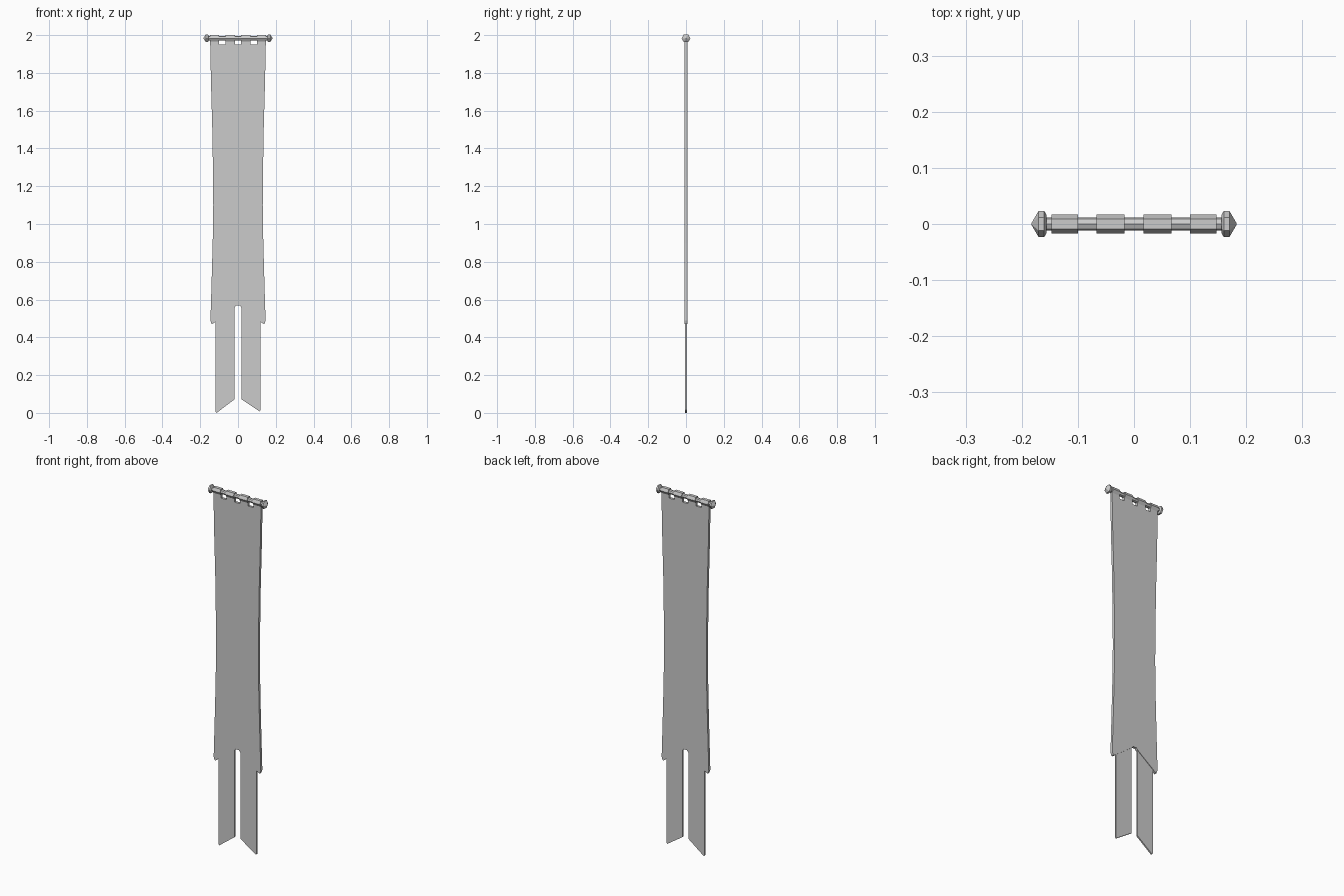
import bpy, bmesh, math
from mathutils import Vector

if "Cube" in bpy.data.objects:
    bpy.data.objects.remove(bpy.data.objects["Cube"])

ROD_Z = 1.983


def make_object(name, bm):
    bmesh.ops.recalc_face_normals(bm, faces=bm.faces[:])
    me = bpy.data.meshes.new(name)
    bm.to_mesh(me)
    bm.free()
    ob = bpy.data.objects.new(name, me)
    bpy.context.collection.objects.link(ob)
    return ob


def prism(name, pts, direction):
    """Extrude a closed outline of 3D points along a direction."""
    bm = bmesh.new()
    face = bm.faces.new([bm.verts.new(p) for p in pts])
    ext = bmesh.ops.extrude_face_region(bm, geom=[face], use_keep_orig=True)
    moved = [g for g in ext["geom"] if isinstance(g, bmesh.types.BMVert)]
    bmesh.ops.translate(bm, verts=moved, vec=Vector(direction))
    return make_object(name, bm)


def slab(name, outline, half):
    return prism(name, [(x, -half, z) for x, z in outline], (0, 2 * half, 0))


def lathe_x(name, profile, sides):
    """Revolve (x, radius) points around the rod axis."""
    bm = bmesh.new()
    rings = []
    for x, r in profile:
        rings.append([bm.verts.new((x, r * math.cos(2 * math.pi * i / sides),
                                    ROD_Z + r * math.sin(2 * math.pi * i / sides)))
                      for i in range(sides)])
    for a, b in zip(rings, rings[1:]):
        for i in range(sides):
            j = (i + 1) % sides
            bm.faces.new((a[i], a[j], b[j], b[i]))
    bm.faces.new(rings[0])
    bm.faces.new(rings[-1])
    return make_object(name, bm)


# Main cloth: gently waisted sides, notched inverted-V hem
right = [(0.147, 1.95), (0.143, 1.75), (0.136, 1.5), (0.132, 1.25), (0.131, 1.1),
         (0.134, 0.9), (0.141, 0.65), (0.146, 0.49), (0.14, 0.471),
         (0.131, 0.473), (0.118, 0.484), (0.018, 0.558), (0.01, 0.568)]
slab("banner_cloth", right + [(-x, z) for x, z in reversed(right)], 0.007)

# Two slanted tails, slightly thinner than the cloth
for name, s, tip in (("tail_left", -1, 0.0), ("tail_right", 1, 0.008)):
    slab(name, [(s * x, z) for x, z in
                [(0.018, 0.558), (0.018, 0.072), (0.108, tip + 0.004),
                 (0.113, tip), (0.119, tip + 0.006), (0.119, 0.484)]], 0.004)

# Hanging rod with pointed finials
lathe_x("rod", [(-0.165, 0.012), (0.165, 0.012)], 8)
for name, s in (("finial_left", -1), ("finial_right", 1)):
    lathe_x(name, [(s * x, r) for x, r in
                   [(0.156, 0.016), (0.16, 0.0235), (0.17, 0.0235), (0.183, 0.001)]], 6)

# Cloth loops wrapped over the rod: hexagon merging into a flat strap
R = 0.0185
loop = [(-0.007, 1.949), (-0.007, 1.967), (-0.017, ROD_Z), (-0.009, 2.0),
        (0.009, 2.0), (0.017, ROD_Z), (0.007, 1.967), (0.007, 1.949)]
for i, x0 in enumerate((-0.147, -0.067, 0.017, 0.1)):
    width = 0.047 if i in (0, 3) else 0.05
    prism(f"loop_{i + 1}", [(x0, y, z) for y, z in loop], (width, 0, 0))
